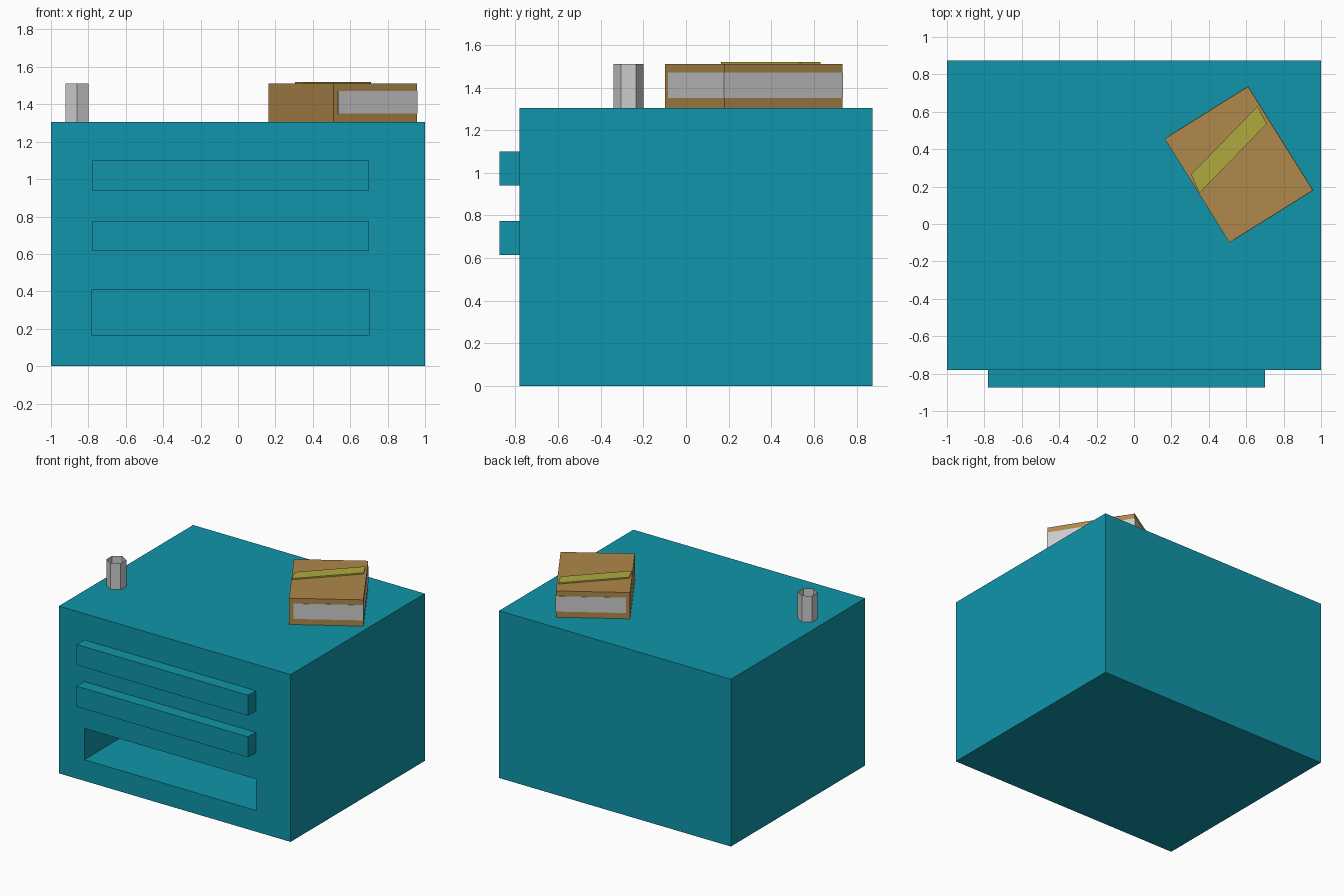
import bpy, bmesh, math
from mathutils import Matrix, Vector

if "Cube" in bpy.data.objects:
    bpy.data.objects.remove(bpy.data.objects["Cube"])


def material(name, rgb):
    m = bpy.data.materials.new(name)
    m.diffuse_color = (*rgb, 1)
    m.use_nodes = True
    m.node_tree.nodes["Principled BSDF"].inputs["Base Color"].default_value = m.diffuse_color
    return m


TEAL = material("teal_paint", (0.005, 0.30, 0.40))
BROWN = material("cardboard", (0.43, 0.25, 0.07))
YELLOW = material("yellow_tape", (0.43, 0.40, 0.05))


def finish(name, bm, mat=None):
    bmesh.ops.recalc_face_normals(bm, faces=bm.faces)
    me = bpy.data.meshes.new(name)
    bm.to_mesh(me)
    bm.free()
    ob = bpy.data.objects.new(name, me)
    bpy.context.collection.objects.link(ob)
    if mat:
        me.materials.append(mat)
    return ob


def box(name, x, y, z, mat=None):
    """Box from its (min, max) range on each axis."""
    bm = bmesh.new()
    bmesh.ops.create_cube(bm, size=1)
    size = Vector((b - a for a, b in (x, y, z)))
    mid = Vector(((a + b) / 2 for a, b in (x, y, z)))
    bmesh.ops.transform(bm, matrix=Matrix.Translation(mid) @ Matrix.Diagonal(size).to_4x4(), verts=bm.verts)
    return finish(name, bm, mat)


TOP = 1.305
FRONT = -0.78
DRAWER_X = (-0.78, 0.70)

# Cabinet with the open drawer slot cut into its front
cabinet = box("cabinet_body", (-1, 1), (FRONT, 0.875), (0, TOP), TEAL)
cutter = box("slot_cutter", DRAWER_X, (FRONT - 0.1, 0.1), (0.165, 0.41), TEAL)
cutter.hide_render = True
cutter.hide_set(True)
cut = cabinet.modifiers.new("open_slot", 'BOOLEAN')
cut.operation = 'DIFFERENCE'
cut.solver = 'EXACT'
cut.object = cutter

# Two protruding drawers
for name, z in (("upper_drawer", (0.94, 1.10)), ("middle_drawer", (0.615, 0.775))):
    box(name, DRAWER_X, (-0.875, FRONT + 0.002), z, TEAL)

# Open six-sided cup
bm = bmesh.new()
bmesh.ops.create_cone(bm, cap_ends=False, segments=6, radius1=0.071, radius2=0.071, depth=0.205)
xs = [v.co.x for v in bm.verts]
turn = 0 if max(xs) < 0.065 else math.radians(30)
bmesh.ops.transform(bm, matrix=Matrix.Translation((-0.86, -0.27, TOP + 0.1025)) @ Matrix.Rotation(turn, 4, 'Z'), verts=bm.verts)
finish("cup", bm)

# Cardboard parcel, with a grey band showing on three sides
U, V = 0.263, 0.327
parcel = box("parcel", (-U, U), (-V, V), (TOP, 1.51), BROWN)
band = box("parcel_band", (-U + 0.03, U + 0.002), (-V - 0.002, V + 0.002), (1.35, 1.47))
for ob in (parcel, band):
    ob.location = (0.56, 0.318, 0)
    ob.rotation_euler.z = math.radians(32)

# Slanted tape strip across the parcel top
bm = bmesh.new()
pts = [(0.305, 0.265), (0.35, 0.165), (0.71, 0.535), (0.66, 0.63)]
face = bm.faces.new([bm.verts.new((x, y, 1.505)) for x, y in pts])
new = bmesh.ops.extrude_face_region(bm, geom=[face])["geom"]
bmesh.ops.translate(bm, vec=(0, 0, 0.015), verts=[g for g in new if isinstance(g, bmesh.types.BMVert)])
finish("tape_strip", bm, YELLOW)
